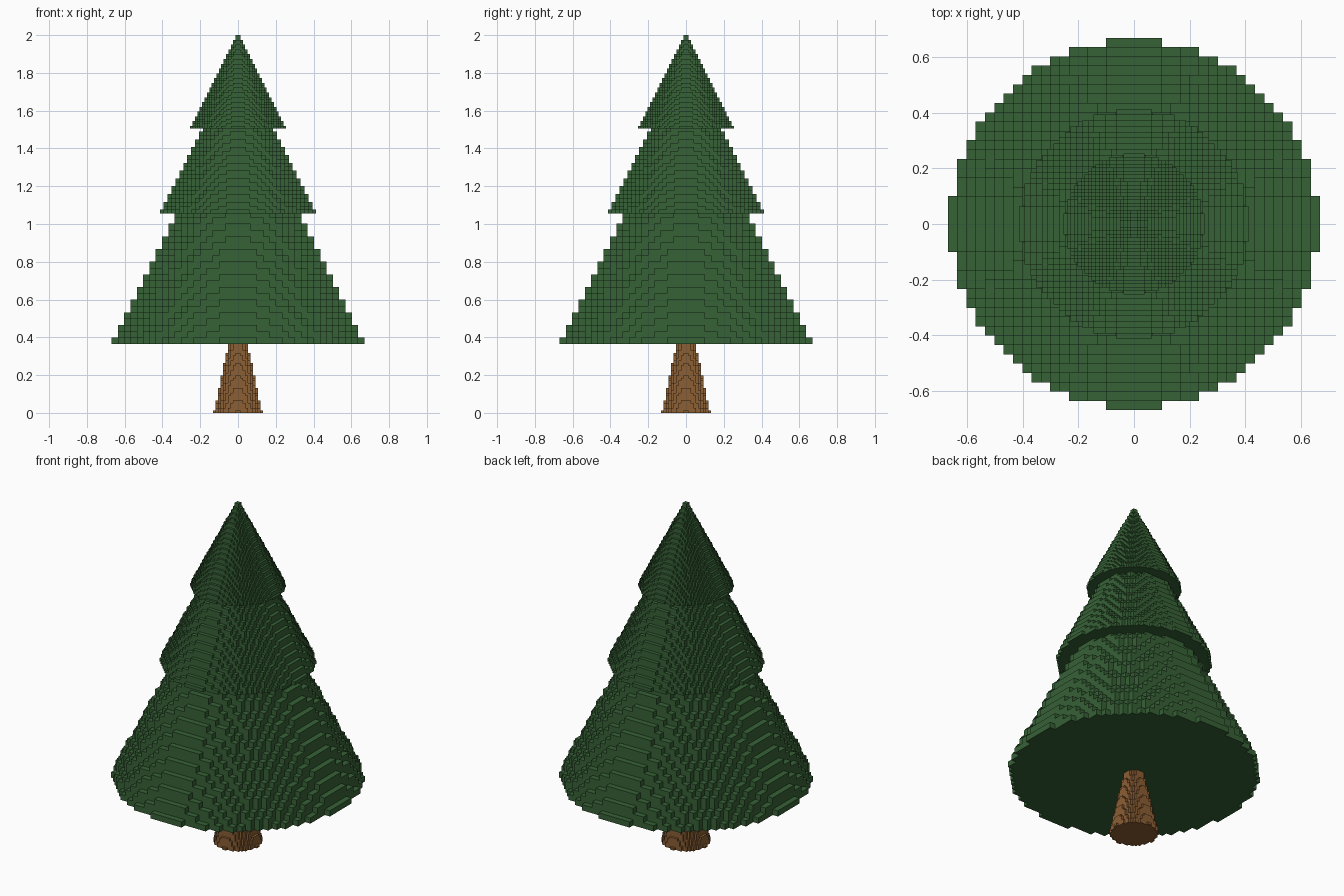
import bpy
import bmesh
import math

if "Cube" in bpy.data.objects:
    bpy.data.objects.remove(bpy.data.objects["Cube"], do_unlink=True)


def make_material(name, colour):
    mat = bpy.data.materials.new(name)
    mat.use_nodes = True
    mat.diffuse_color = (*colour, 1)
    bsdf = mat.node_tree.nodes["Principled BSDF"]
    bsdf.inputs["Base Color"].default_value = (*colour, 1)
    bsdf.inputs["Roughness"].default_value = 0.8
    return mat


# Corner offsets of the six cube sides, wound outwards
SIDES = {
    (1, 0, 0): ((1, 0, 0), (1, 1, 0), (1, 1, 1), (1, 0, 1)),
    (-1, 0, 0): ((0, 0, 0), (0, 0, 1), (0, 1, 1), (0, 1, 0)),
    (0, 1, 0): ((0, 1, 0), (0, 1, 1), (1, 1, 1), (1, 1, 0)),
    (0, -1, 0): ((0, 0, 0), (1, 0, 0), (1, 0, 1), (0, 0, 1)),
    (0, 0, 1): ((0, 0, 1), (1, 0, 1), (1, 1, 1), (0, 1, 1)),
    (0, 0, -1): ((0, 0, 0), (0, 1, 0), (1, 1, 0), (1, 0, 0)),
}


def block_cone(name, base_z, cell, radius, taper, layers, mat):
    """Cone built from cubes; radius and taper are counted in cells."""
    filled = set()
    reach = math.ceil(radius)
    for k in range(layers):
        r = radius - taper * k
        for i in range(-reach, reach):
            for j in range(-reach, reach):
                if math.hypot(i + 0.5, j + 0.5) < r:
                    filled.add((i, j, k))

    bm = bmesh.new()
    corners = {}

    def corner(p):
        if p not in corners:
            corners[p] = bm.verts.new((p[0] * cell, p[1] * cell, p[2] * cell))
        return corners[p]

    # Only the outer skin gets faces
    for c in sorted(filled):
        for d, quad in SIDES.items():
            if tuple(a + b for a, b in zip(c, d)) not in filled:
                bm.faces.new([corner(tuple(a + b for a, b in zip(c, q)))
                              for q in quad])

    mesh = bpy.data.meshes.new(name)
    bm.to_mesh(mesh)
    bm.free()
    mesh.materials.append(mat)
    obj = bpy.data.objects.new(name, mesh)
    obj.location.z = base_z
    bpy.context.collection.objects.link(obj)
    return obj


green = make_material("needle green", (0.037, 0.120, 0.037))
brown = make_material("bark brown", (0.258, 0.112, 0.034))

# Trunk, tapering up into the foliage
block_cone("trunk", 0.0, 0.0132, 9.55, 0.21, 42, brown)

# Three tiers of foliage, each with finer blocks than the one below
tiers = [
    ("lower_foliage", 0.365, 0.0335),
    ("middle_foliage", 1.055, 0.0207),
    ("upper_foliage", 1.506, 0.01267),
]
for name, base_z, cell in tiers:
    block_cone(name, base_z, cell, 19.75, 0.5, 39, green)
